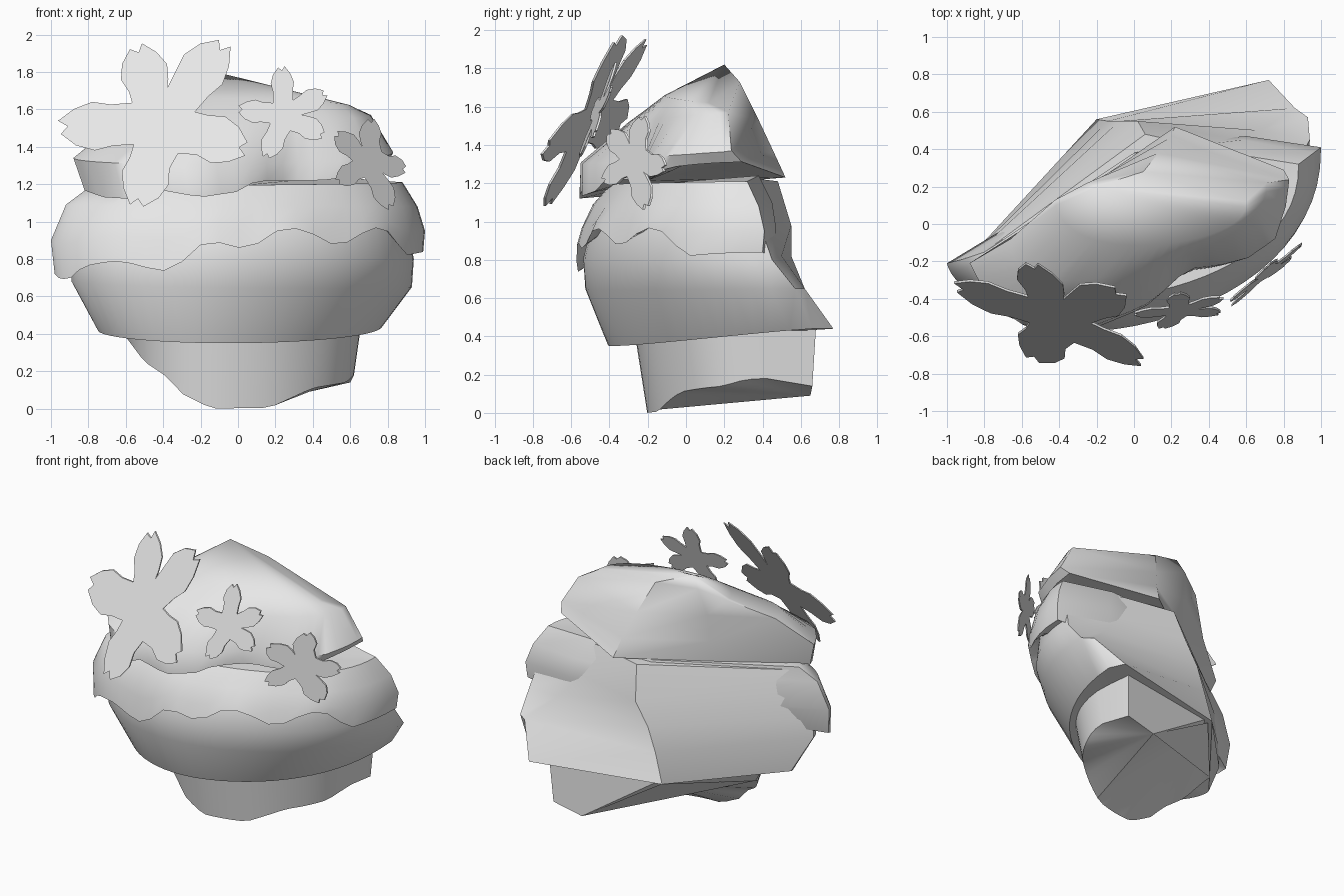
import bpy, bmesh, math
from mathutils import Vector

if "Cube" in bpy.data.objects:
    bpy.data.objects.remove(bpy.data.objects["Cube"])

grey = bpy.data.materials.new("plain_grey")
grey.diffuse_color = (0.8, 0.8, 0.8, 1)
grey.use_nodes = True
grey.node_tree.nodes["Principled BSDF"].inputs["Base Color"].default_value = grey.diffuse_color
STEPS = 30


def finish(bm, name, angle):
    bmesh.ops.recalc_face_normals(bm, faces=bm.faces)
    mesh = bpy.data.meshes.new(name)
    bm.to_mesh(mesh)
    bm.free()
    mesh.materials.append(grey)
    obj = bpy.data.objects.new(name, mesh)
    bpy.context.collection.objects.link(obj)
    bpy.ops.object.select_all(action='DESELECT')
    obj.select_set(True)
    bpy.context.view_layer.objects.active = obj
    bpy.ops.object.shade_smooth_by_angle(angle=math.radians(angle))


def along(table, x):
    """Value of a wavy edge at x."""
    if x <= table[0][0]:
        return table[0][1]
    for (xa, za), (xb, zb) in zip(table, table[1:]):
        if x <= xb:
            return za + (zb - za) * (x - xa) / (xb - xa)
    return table[-1][1]


def ring(left, right, depth, back, dip=0.0, height=None, front=None, skew=1.0):
    """Rounded front from left to right, closed by straight back points."""
    l, r = Vector(left), Vector(right)
    pts = []
    for i in range(STEPS + 1):
        t = i / STEPS
        s = max(0.0, math.sin(math.pi * t ** skew))
        p = l.lerp(r, t)
        p.x = l.x + (r.x - l.x) * (1 - math.cos(math.pi * t)) / 2
        p.y -= depth * s ** (1.2 if t < 0.5 else 0.85)
        p.z += dip * s
        if height:
            p.z = height(p.x, p.z)
        if front:
            p.y = front(p.x)
        pts.append(p)
    return pts + [Vector(b) for b in back]


def layer(name, rings, bottom=None, top=None, angle=42, hinge=None):
    """Skin a stack of rings and close both ends with fans.
    Right of the hinge, the lower fan meets at the last back point."""
    bm = bmesh.new()
    loops = [[bm.verts.new(p) for p in r] for r in rings]
    n = len(loops[0])
    for a, b in zip(loops, loops[1:]):
        for i in range(n):
            j = (i + 1) % n
            bm.faces.new((a[i], a[j], b[j], b[i]))
    for loop, tip, split in ((loops[0], bottom, hinge), (loops[-1], top, None)):
        if tip is None:
            tip = sum((v.co for v in loop), Vector()) / n
        c = bm.verts.new(tip)
        turned = False
        for i in range(n):
            a, b = loop[i], loop[(i + 1) % n]
            if split is not None and min(a.co.x, b.co.x) > split:
                if not turned:
                    bm.faces.new((a, loop[-1], c))
                    turned = True
                if b is not loop[-1]:
                    bm.faces.new((a, b, loop[-1]))
            else:
                bm.faces.new((a, b, c))
    finish(bm, name, angle)


# Base: curved front wall with an angular foot, underside rising to the back left
foot = [(-.62, .41), (-.50, .25), (-.38, .17), (-.30, .08), (-.14, .0), (.17, .005),
        (.40, .11), (.58, .14), (.64, .20)]
layer("base", [
    ring((-.60, .06, 0), (.62, .42, 0), .43, [(.60, .66, .14), (.38, .65, .09)],
         height=lambda x, z: along(foot, x)),
    ring((-.62, .0, .46), (.66, .40, .46), .46, [(.62, .68, .46), (-.18, .54, .46)]),
], bottom=(-.18, .54, .43), hinge=.15)

# Wide body with a flat sloping back
layer("body", [
    ring((-.75, -.13, .42), (.77, .66, .44), .63, [(.72, .77, .44), (-.20, .56, .44)], -.08),
    ring((-.89, -.19, .68), (.93, .57, .65), .68, [(.86, .62, .65), (-.14, .55, .65)], -.02),
    ring((-.89, -.19, .82), (.94, .45, .80), .64, [(.68, .50, .82), (-.08, .55, .82)]),
    ring((-.86, -.17, 1.0), (.90, .38, 1.0), .57, [(.50, .46, 1.0), (.02, .55, .98)]),
    ring((-.76, -.12, 1.16), (.83, .30, 1.19), .42, [(.42, .40, 1.22), (.06, .48, 1.21)]),
])

# Icing layer with a dripping edge
drip = [(-1, .74), (-.95, .69), (-.89, .70), (-.83, .76), (-.67, .79), (-.53, .77), (-.43, .73),
        (-.33, .75), (-.25, .84), (-.15, .91), (-.04, .86), (.08, .86), (.18, .94), (.27, .97),
        (.37, .95), (.50, .88), (.57, .88), (.72, .97), (.80, .95), (.90, .82), (1, .84)]
layer("icing", [
    ring((-.90, -.24, 0), (.92, .38, 0), .56, [(.60, .42, .86), (.0, .34, .88)],
         height=lambda x, z: along(drip, x) + .04),
    ring((-.98, -.23, 0), (.99, .40, 0), .63, [(.60, .46, .82), (.0, .35, .88)],
         height=lambda x, z: along(drip, x)),
    ring((-1.0, -.21, 0), (1.0, .41, 0), .62, [(.60, .47, .97), (.04, .42, .97)],
         height=lambda x, z: .5 * along(drip, x) + .53),
    ring((-.92, -.19, 1.09), (.96, .38, 1.08), .56, [(.58, .45, 1.10), (.05, .40, 1.10)]),
    ring((-.80, -.15, 1.18), (.88, .32, 1.21), .46, [(.50, .38, 1.24), (.0, .38, 1.22)]),
])

# Peaked top with lobed rim: rim heights and rim front line
swirl = [(-.88, 1.22), (-.83, 1.17), (-.72, 1.13), (-.55, 1.12), (-.42, 1.17), (-.20, 1.13),
         (0, 1.16), (.10, 1.22), (.45, 1.22), (.60, 1.24), (.82, 1.32)]
lobes = [(-.86, -.22), (-.80, -.34), (-.70, -.47), (-.55, -.57), (-.42, -.53), (-.20, -.55),
         (0, -.47), (.10, -.42), (.28, -.25), (.45, -.23), (.60, -.19), (.74, -.09),
         (.80, .10), (.82, .29)]
layer("peak", [
    ring((-.76, -.20, 0), (.75, .28, 0), .42, [(.20, .48, 1.23), (-.30, .14, 1.20)],
         height=lambda x, z: along(swirl, x) + .02, front=lambda x: along(lobes, x * 1.08) + .07),
    ring((-.82, -.22, 0), (.80, .29, 0), .53, [(.22, .52, 1.23), (-.30, .15, 1.20)],
         height=lambda x, z: along(swirl, x), front=lambda x: along(lobes, x * 1.03)),
    ring((-.88, -.25, 1.34), (.83, .30, 1.37), .51, [(.19, .46, 1.36), (-.30, .16, 1.35)],
         -.05, front=lambda x: along(lobes, x * .98) + .01),
    ring((-.66, -.08, 1.52), (.71, .22, 1.57), .33, [(.13, .38, 1.53), (-.30, .18, 1.55)],
         -.02, skew=.75),
    ring((-.42, .13, 1.67), (.60, .12, 1.62), .24, [(.05, .28, 1.73), (-.25, .22, 1.74)],
         .01, skew=.85),
], top=(-.20, .20, 1.82), angle=50)


# Thin five-petal blossoms with notched tips, tilted by slopes in x and z
PETAL = [(.48, -.85), (.66, -1), (.84, -.75), (1.0, -.3), (.91, -.05), (.98, .25),
         (.84, .75), (.66, 1), (.48, .85)]


def blossom(name, centre, tilt, tips, width):
    c = Vector(centre)
    arms = sorted((math.atan2(z - c.z, x - c.x), math.hypot(x - c.x, z - c.z)) for x, z in tips)
    flat = []
    for k, (a, length) in enumerate(arms):
        for out, across in PETAL:
            u, v = out * length, across * width
            flat.append((u * math.cos(a) - v * math.sin(a), u * math.sin(a) + v * math.cos(a)))
        nxt = arms[(k + 1) % 5][0] + (2 * math.pi if k == 4 else 0)
        g = (a + nxt) / 2
        flat.append((1.45 * width * math.cos(g), 1.45 * width * math.sin(g)))
    bm = bmesh.new()
    sides = []
    for off in (-.006, .006):
        sides.append([bm.verts.new((c.x + x, c.y + tilt[0] * x + tilt[1] * z + off, c.z + z))
                      for x, z in flat])
        hub = bm.verts.new((c.x, c.y + off, c.z))
        for i, v in enumerate(sides[-1]):
            bm.faces.new((v, sides[-1][(i + 1) % len(flat)], hub))
    for i in range(len(flat)):
        j = (i + 1) % len(flat)
        bm.faces.new((sides[0][i], sides[0][j], sides[1][j], sides[1][i]))
    finish(bm, name, 20)


blossom("large_blossom", (-.41, -.50, 1.53), (-.33, .60),
        [(-.55, 1.94), (-.07, 1.96), (-.96, 1.50), (.05, 1.39), (-.54, 1.08)], .13)
blossom("middle_blossom", (.25, -.46, 1.57), (.12, .36),
        [(.23, 1.83), (.47, 1.69), (.46, 1.46), (.15, 1.34), (.0, 1.60)], .062)
blossom("small_blossom", (.70, -.27, 1.32), (.85, .15),
        [(.71, 1.55), (.90, 1.28), (.82, 1.07), (.53, 1.21), (.52, 1.47)], .06)
